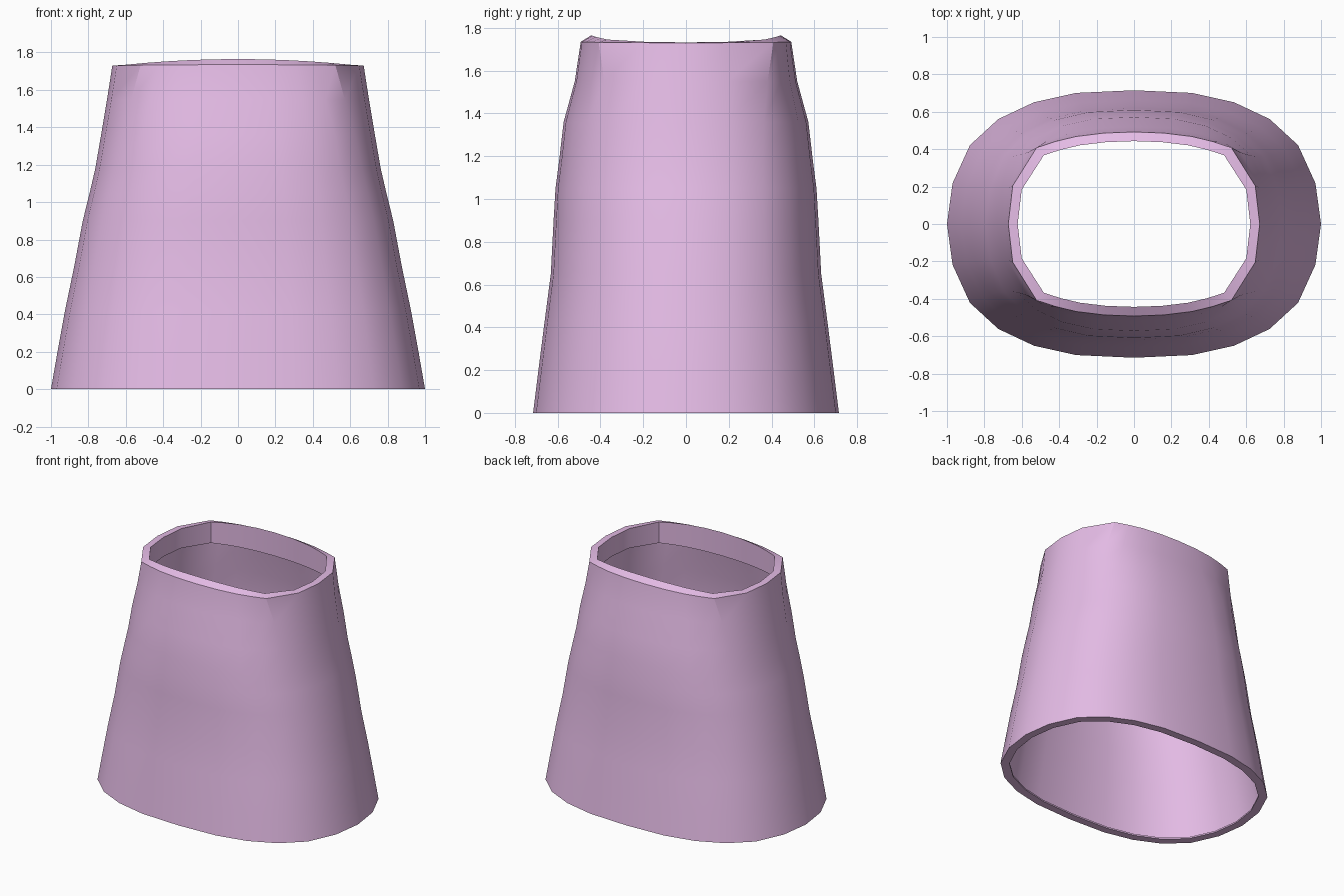
import bpy, bmesh, math

if "Cube" in bpy.data.objects:
    bpy.data.objects.remove(bpy.data.objects["Cube"])

# Quarter outlines, scaled to unit half-widths: round hem and squarer collar
ROUND = [(1, 0), (.97, .305), (.877, .59), (.725, .785), (.535, .91), (.31, .98), (0, 1)]
SQUARE = [(1, 0), (.965, .415), (.775, .83), (.63, .895), (.465, .95), (.24, .988), (0, 1)]
SKIN = .012     # cloth thickness between the folded edges


def quarter_to_loop(q):
    """Mirror a quarter outline into a closed counter-clockwise loop."""
    half = q + [(-x, y) for x, y in reversed(q[:-1])]
    return half + [(-x, -y) for x, y in half[1:-1]]


def ring(bm, rx, ry, z, square, lift=0.0):
    q = [((a[0] * (1 - square) + b[0] * square) * rx,
          (a[1] * (1 - square) + b[1] * square) * ry) for a, b in zip(ROUND, SQUARE)]
    return [bm.verts.new((x, y, z + lift * (1 - (x / rx) ** 2))) for x, y in quarter_to_loop(q)]


# Outer wall levels: height, half width, half depth, squareness
outer = [(0, 1.0, .715, 0), (.2, .965, .69, 0), (.42, .925, .662, 0),
         (.65, .877, .632, 0), (.9, .83, .619, 0), (1.05, .793, .61, .03),
         (1.18, .763, .593, .07), (1.36, .732, .572, .2), (1.55, .70, .52, .6),
         (1.73, .672, .492, 1)]

bm = bmesh.new()
rings = [ring(bm, rx, ry, z, s, .005 if z > 1.7 else 0) for z, rx, ry, s in outer]

# Raised inner rim, upright folded collar and its flat underside
rings.append(ring(bm, .622, .443, 1.732, 1, .033))
rings.append(ring(bm, .626, .447, 1.585, 1))
rings.append(ring(bm, .6946 - SKIN, .5146 - SKIN, 1.585, .68))

# Inside of the cloth down to the hem
for z, rx, ry, s in reversed(outer[1:-1]):
    rings.append(ring(bm, rx - SKIN, ry - SKIN, z, s))

# Hem turned inward
rings.append(ring(bm, 1.0 - SKIN, .715 - SKIN, .012, 0))
rings.append(ring(bm, .94, .655, .012, 0))
rings.append(ring(bm, .94, .655, 0, 0))

# Skin neighbouring rings, closing back to the hem edge
for a, b in zip(rings, rings[1:] + rings[:1]):
    n = len(a)
    for i in range(n):
        j = (i + 1) % n
        bm.faces.new((a[i], a[j], b[j], b[i]))
bmesh.ops.recalc_face_normals(bm, faces=bm.faces)

mesh = bpy.data.meshes.new("tapered_sleeve")
bm.to_mesh(mesh)
bm.free()
sleeve = bpy.data.objects.new("tapered_sleeve", mesh)
bpy.context.collection.objects.link(sleeve)

# Lilac fabric
mat = bpy.data.materials.new("lilac")
mat.diffuse_color = (.78, .50, .79, 1)
mat.use_nodes = True
mat.node_tree.nodes["Principled BSDF"].inputs["Base Color"].default_value = mat.diffuse_color
mesh.materials.append(mat)

bpy.context.view_layer.objects.active = sleeve
sleeve.select_set(True)
bpy.ops.object.shade_smooth_by_angle(angle=math.radians(30))
